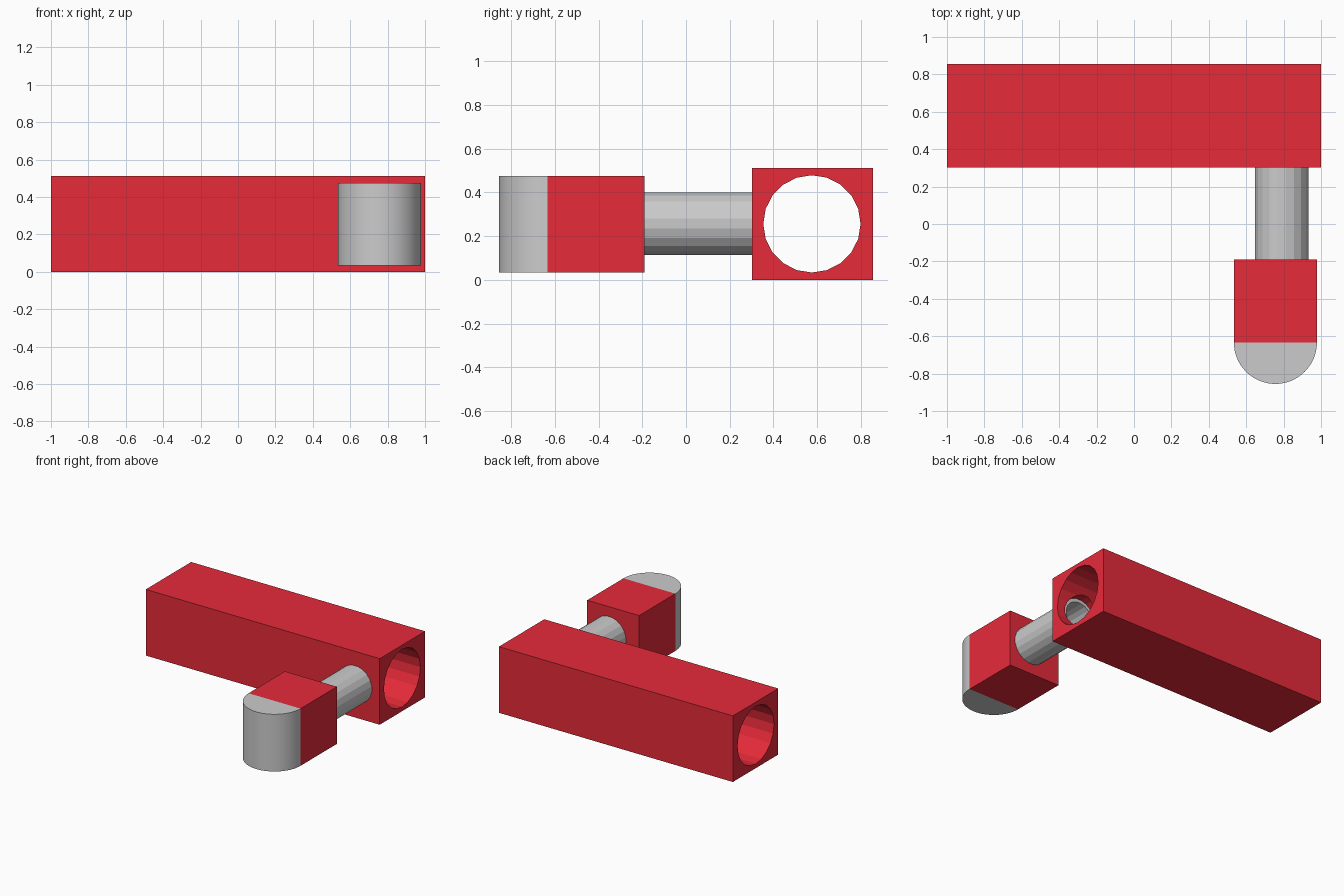
import bpy, bmesh, math

if "Cube" in bpy.data.objects:
    bpy.data.objects.remove(bpy.data.objects["Cube"])

red = bpy.data.materials.new("red")
red.diffuse_color = (0.787, 0.0235, 0.041, 1)
red.use_nodes = True
red.node_tree.nodes["Principled BSDF"].inputs["Base Color"].default_value = red.diffuse_color


def box(name, lo, hi):
    bpy.ops.mesh.primitive_cube_add(size=1, location=[(a + b) / 2 for a, b in zip(lo, hi)])
    ob = bpy.context.object
    ob.name = name
    ob.scale = [b - a for a, b in zip(lo, hi)]
    bpy.ops.object.transform_apply(location=False, rotation=False, scale=True)
    ob.data.materials.append(red)
    return ob


def cylinder(name, radius, length, centre, rotation, sides=20):
    bpy.ops.mesh.primitive_cylinder_add(vertices=sides, radius=radius, depth=length,
                                        location=centre, rotation=rotation)
    ob = bpy.context.object
    ob.name = name
    return ob


def cut(target, cutter):
    mod = target.modifiers.new("cut", 'BOOLEAN')
    mod.operation = 'DIFFERENCE'
    mod.solver = 'EXACT'
    mod.object = cutter
    bpy.context.view_layer.objects.active = target
    bpy.ops.object.modifier_apply(modifier=mod.name)
    bpy.data.objects.remove(cutter)


ALONG_X = (0, math.pi / 2, 0)
ALONG_Y = (math.pi / 2, math.radians(9), 0)  # turned half a facet
ROD_X, ROD_Z, ROD_R = 0.790, 0.257, 0.144

# Long square body with a round bore from end to end
body = box("body", (-1, 0.302, 0), (1, 0.856, 0.511))
body.data.materials[0] = red
cut(body, cylinder("bore_cutter", 0.2225, 3, (0, 0.576, 0.256), ALONG_X))
# Side port where the rod enters the bore
cut(body, cylinder("port_cutter", ROD_R, 0.4, (ROD_X, 0.35, ROD_Z), ALONG_Y))

# Hollow rod between the head and the body
y0, y1 = -0.19, 0.34
rod = cylinder("rod", ROD_R, y1 - y0, (ROD_X, (y0 + y1) / 2, ROD_Z), ALONG_Y)
cut(rod, cylinder("rod_cutter", 0.118, 1, (ROD_X, 0.075, ROD_Z), ALONG_Y))

# Square head block
X0, X1, Z0, Z1, JOIN = 0.534, 0.978, 0.034, 0.476, -0.633
box("head_block", (X0, JOIN, Z0), (X1, -0.19, Z1))

# Rounded half-cylinder head cap
r, cx, n = (X1 - X0) / 2, (X0 + X1) / 2, 32
bm = bmesh.new()
arc = [math.pi + math.pi * i / n for i in range(n + 1)]
face = bm.faces.new([bm.verts.new((cx + r * math.cos(a), JOIN + r * math.sin(a), Z0)) for a in arc])
top = bmesh.ops.extrude_face_region(bm, geom=[face])["geom"]
bmesh.ops.translate(bm, vec=(0, 0, Z1 - Z0),
                    verts=[v for v in top if isinstance(v, bmesh.types.BMVert)])
bmesh.ops.recalc_face_normals(bm, faces=bm.faces)
mesh = bpy.data.meshes.new("head_cap")
bm.to_mesh(mesh)
bm.free()
cap = bpy.data.objects.new("head_cap", mesh)
bpy.context.collection.objects.link(cap)
bpy.ops.object.select_all(action='DESELECT')
cap.select_set(True)
bpy.context.view_layer.objects.active = cap
bpy.ops.object.shade_smooth_by_angle(angle=math.radians(30))
